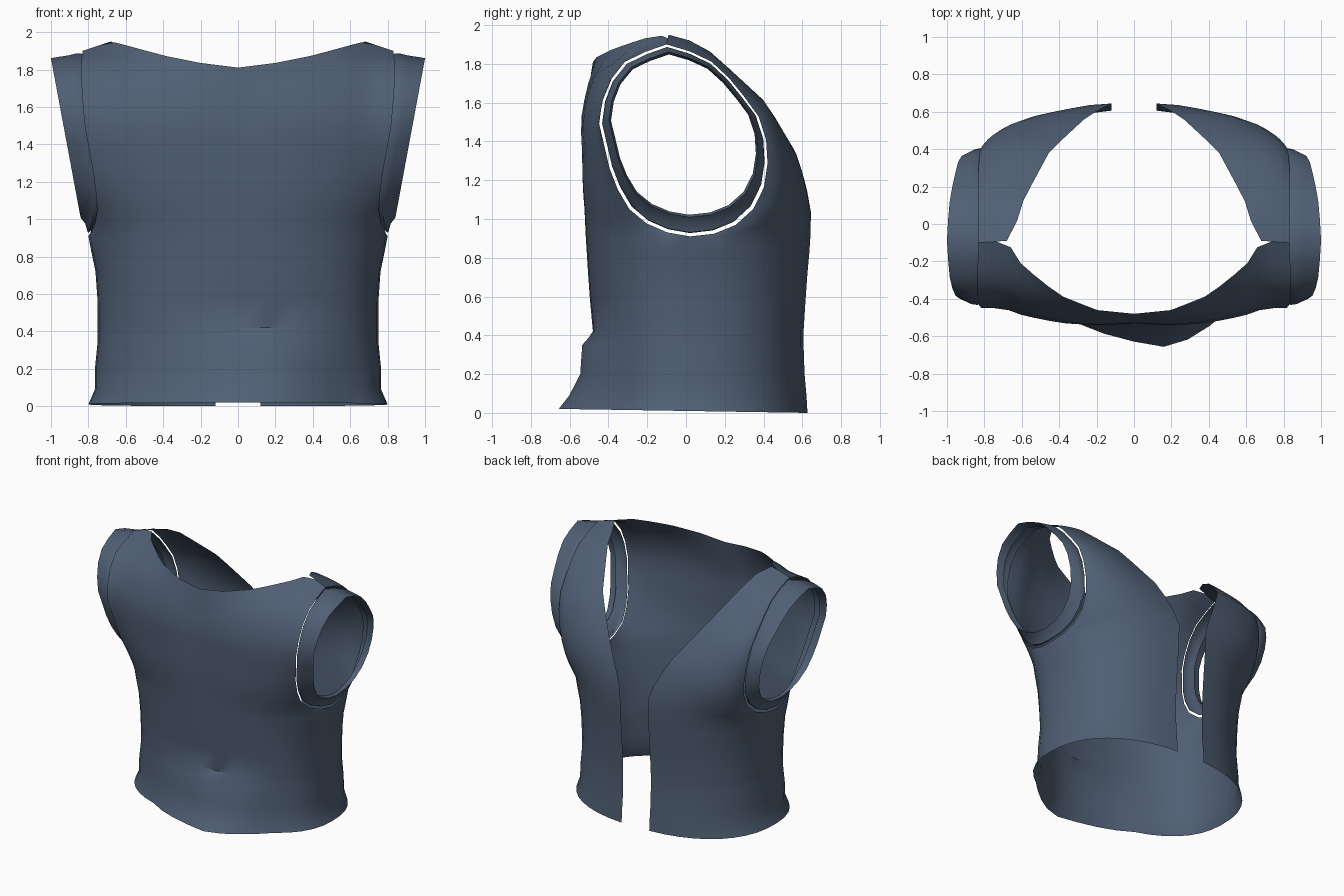
import bpy, bmesh, math
from mathutils import Vector

cube = bpy.data.objects.get("Cube")
if cube:
    bpy.data.objects.remove(cube, do_unlink=True)

cloth = bpy.data.materials.new("slate_blue_cloth")
cloth.use_nodes = True
colour = (0.08, 0.115, 0.175, 1)
cloth.diffuse_color = colour
cloth.node_tree.nodes["Principled BSDF"].inputs["Base Color"].default_value = colour

COLS, ROWS = 10, 12
GAP = 0.12      # half width of the opening down the back
SIDE_Y = 0.02   # depth of the side seam


def resample(points, count):
    """Evenly spaced points along a polyline."""
    pts = [Vector(p) for p in points]
    lengths = [(b - a).length for a, b in zip(pts, pts[1:])]
    out = []
    for i in range(count + 1):
        d = sum(lengths) * i / count
        k = 0
        while k < len(lengths) - 1 and d > lengths[k]:
            d -= lengths[k]
            k += 1
        out.append(pts[k].lerp(pts[k + 1], min(1, d / lengths[k])))
    return out


def section(z, width, front, back):
    """Half outline of the torso: front centre to side, and back opening to side."""
    def arc(start, depth):
        pts = []
        for i in range(COLS + 1):
            a = start + (math.pi / 2 - start) * i / COLS
            c = max(0, math.cos(a))
            pts.append(Vector((width * math.sin(a) ** 0.87, SIDE_Y + depth * c ** 0.87, z)))
        return pts
    opening = math.asin((GAP / width) ** 1.15)
    return arc(0, front - SIDE_Y), arc(opening, back - SIDE_Y)


def panel(bottom, top, inner, outer, fade):
    """Blend four border curves into a grid of points."""
    def bend(curve, s):
        return curve[s] - curve[0].lerp(curve[-1], s / COLS)
    return [[inner[r].lerp(outer[r], s / COLS)
             + bend(bottom, s) * (1 - r / ROWS) ** fade
             + bend(top, s) * (r / ROWS) ** fade
             for s in range(COLS + 1)] for r in range(ROWS + 1)]


def add_grid(bm, grid, side=1, shape=None):
    rows = []
    for row in grid:
        pts = [Vector((p.x * side, p.y, p.z)) for p in row]
        rows.append([bm.verts.new(shape(p) if shape else p) for p in pts])
    for a, b in zip(rows, rows[1:]):
        for i in range(len(a) - 1):
            bm.faces.new((a[i], a[i + 1], b[i + 1], b[i]))


def finish(bm, name, outward):
    bmesh.ops.remove_doubles(bm, verts=bm.verts, dist=0.0005)
    bmesh.ops.recalc_face_normals(bm, faces=bm.faces)
    if sum(f.normal.dot(outward(f.calc_center_median())) for f in bm.faces) < 0:
        bmesh.ops.reverse_faces(bm, faces=bm.faces)
    mesh = bpy.data.meshes.new(name)
    bm.to_mesh(mesh)
    bm.free()
    mesh.materials.append(cloth)
    obj = bpy.data.objects.new(name, mesh)
    bpy.context.collection.objects.link(obj)
    bpy.ops.object.select_all(action='DESELECT')
    obj.select_set(True)
    bpy.context.view_layer.objects.active = obj
    bpy.ops.object.shade_smooth_by_angle(angle=math.radians(40))


# Armhole edge, from underarm to shoulder
arm_front = resample([(0.80, 0.02, 0.91), (0.775, -0.15, 0.94), (0.75, -0.28, 1.03),
                      (0.765, -0.38, 1.2), (0.82, -0.45, 1.5), (0.835, -0.42, 1.68),
                      (0.84, -0.3, 1.83), (0.83, -0.1, 1.9)], ROWS)
arm_back = resample([(0.80, 0.02, 0.91), (0.785, 0.2, 0.93), (0.77, 0.33, 1.02),
                     (0.78, 0.4, 1.15), (0.81, 0.43, 1.35), (0.825, 0.38, 1.52),
                     (0.835, 0.25, 1.7), (0.835, 0.1, 1.84), (0.83, -0.1, 1.9)], ROWS)

# Torso sections: height, half width, front and back depth
levels = [(0.01, 0.80, -0.52, 0.63), (0.09, 0.765, -0.50, 0.625), (0.2, 0.765, -0.49, 0.615),
          (0.35, 0.75, -0.48, 0.61), (0.42, 0.75, -0.48, 0.61), (0.58, 0.752, -0.495, 0.62),
          (0.72, 0.762, -0.505, 0.63), (0.83, 0.785, -0.512, 0.64), (0.91, 0.80, -0.517, 0.645)]
halves = [section(*level) for level in levels]
front_low = [h[0] for h in halves]
back_low = [h[1] for h in halves]

# Front panel rises to a shallow neckline and the shoulder seam
centre_line = resample([(0, -0.517, 0.91), (0, -0.53, 1.2), (0, -0.53, 1.5),
                        (0, -0.48, 1.81)], ROWS)
front_top = resample([(0, -0.48, 1.81), (0.2, -0.46, 1.835), (0.4, -0.38, 1.875),
                      (0.6, -0.22, 1.93), (0.68, -0.09, 1.95), (0.83, -0.1, 1.9)], COLS)
front_high = panel(front_low[-1], front_top, centre_line, arm_front, 2.3)

# Back panels slope from the shoulder down to the opening
back_edge = resample([back_low[-1][0], (GAP, 0.645, 1.07), (0.25, 0.575, 1.33),
                      (0.45, 0.39, 1.62), (0.59, 0.13, 1.86), (0.63, 0, 1.93),
                      (0.68, -0.09, 1.95)], ROWS)
shoulder = resample([(0.68, -0.09, 1.95), (0.83, -0.1, 1.9)], COLS)
back_high = panel(back_low[-1], shoulder, back_edge, arm_back, 1.5)


def hem_fold(p):
    """Push the front hem out in an off-centre fold."""
    if p.z < 0.4 and p.y < 0:
        reach = 0.6 if p.x < 0.2 else 0.36
        across = max(0, 1 - abs(p.x - 0.2) / reach) ** 0.8
        p.y -= across * (0.065 + 0.09 * max(0, 1 - p.z / 0.2))
    if p.z < 0.05:
        p.z = 0.01 - 0.016 * max(-0.6, min(0.6, p.y))
    return p


bm = bmesh.new()
for side in (1, -1):
    for grid in (front_low, front_high, back_low, back_high):
        add_grid(bm, grid, side, hem_fold)
finish(bm, "vest_body", lambda c: Vector((c.x, c.y, 0)))

# Sleeve bands stand just inside each armhole
hole = arm_front + arm_back[-2::-1]


def sleeve_ring(across, scale_y, scale_z, lift):
    ring = []
    for p in hole:
        y = -0.01 + (p.y + 0.01) * scale_y
        z = 1.405 + (p.z - 1.405) * scale_z + lift
        cuff = 1.0 - 0.186 * (1.86 - z)
        ring.append(Vector((p.x + (cuff - p.x) * across, y, z)))
    return ring


sleeve = [sleeve_ring(*r) for r in (
    (-0.05, 0.955, 0.965, 0.0), (0.18, 0.965, 0.965, 0.004), (0.45, 0.955, 0.91, 0.02),
    (1.0, 0.885, 0.86, 0.03), (0.55, 0.86, 0.835, 0.03))]
for side, name in ((1, "left_sleeve_band"), (-1, "right_sleeve_band")):
    bm = bmesh.new()
    add_grid(bm, sleeve, side)
    finish(bm, name, lambda c: Vector((0, c.y, c.z - 1.4)))
